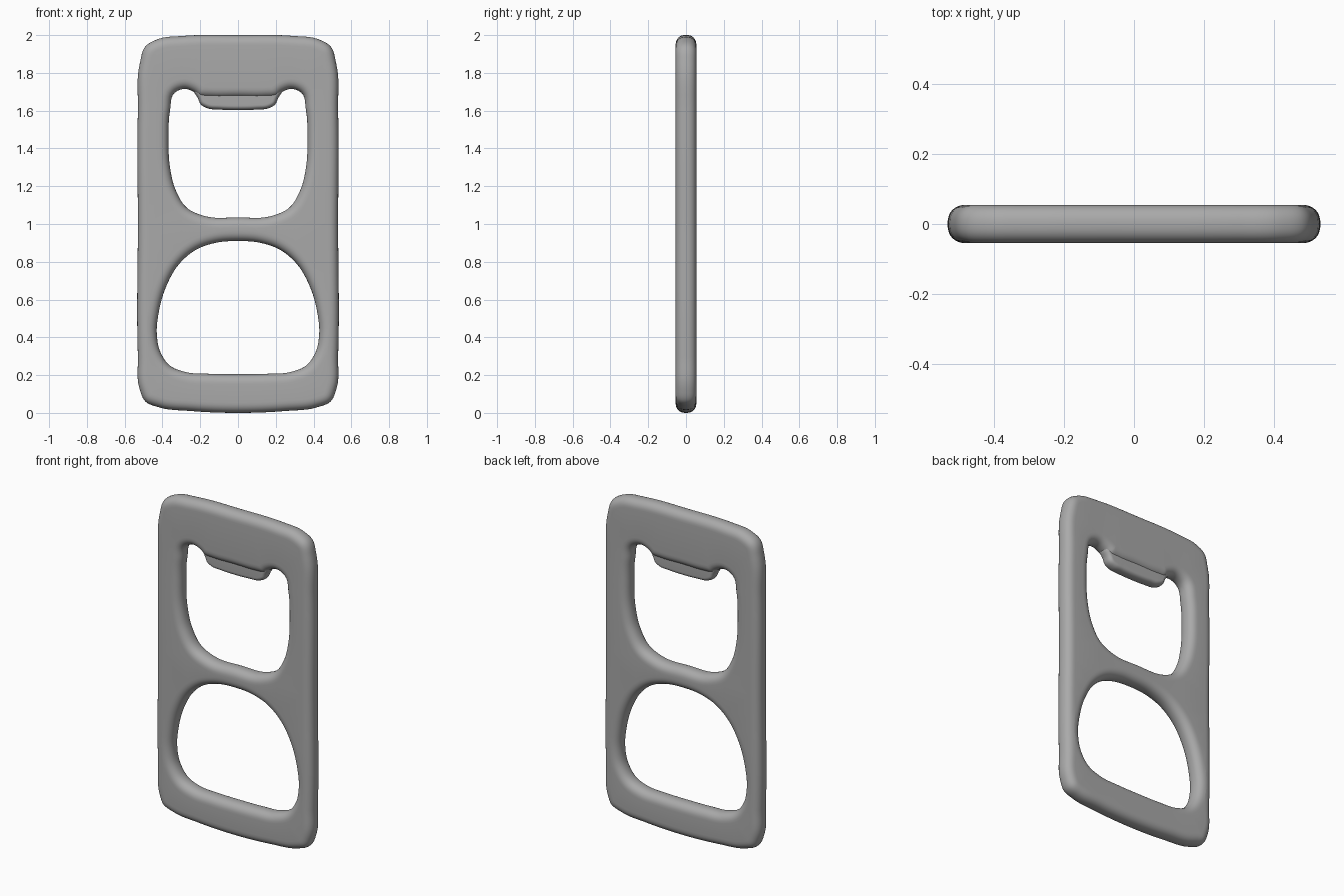
import bpy, bmesh, math
from mathutils import Vector
from mathutils.geometry import interpolate_bezier

cube = bpy.data.objects.get("Cube")
if cube:
    bpy.data.objects.remove(cube, do_unlink=True)

steel = bpy.data.materials.new("grey_metal")
steel.use_nodes = True
steel.diffuse_color = (0.4, 0.4, 0.4, 1)
steel.node_tree.nodes["Principled BSDF"].inputs["Base Color"].default_value = (0.4, 0.4, 0.4, 1)


def smooth_loop(half, steps=6):
    """Mirror a right-hand half outline and run a smooth closed curve through it."""
    pts = [Vector(p) for p in half]
    pts += [Vector((-p.x, p.y)) for p in pts[-2:0:-1]]
    n = len(pts)
    tangents = []
    for i in range(n):
        a, b = pts[i] - pts[i - 1], pts[(i + 1) % n] - pts[i]
        tangents.append((a / a.length_squared + b / b.length_squared).normalized())
    loop = []
    for i in range(n):
        j = (i + 1) % n
        reach = (pts[j] - pts[i]).length / 3
        curve = interpolate_bezier(pts[i], pts[i] + tangents[i] * reach,
                                   pts[j] - tangents[j] * reach, pts[j], steps + 1)
        loop += [Vector((p[0], p[1])) for p in curve[:-1]]
    return loop


def rounded_plate(name, outline, holes, half_thick, inset, power=2.3, rings=8):
    """Plate with soft edges around the outline and around every hole."""
    bm = bmesh.new()
    rims = []
    for index, half in enumerate([outline] + holes):
        loop = smooth_loop(half)
        n = len(loop)
        side = 1 if index == 0 else -1
        inward = []
        for i in range(n):
            t = (loop[(i + 1) % n] - loop[i - 1]).normalized()
            inward.append(Vector((t.y, -t.x)) * side)
        previous = None
        for k in range(-rings, rings + 1):
            angle = math.pi / 2 * k / rings
            shift = inset * (1 - max(math.cos(angle), 0) ** (2 / power))
            y = math.copysign(half_thick * abs(math.sin(angle)) ** (2 / power), k)
            ring = []
            for p, d in zip(loop, inward):
                q = p + d * shift
                ring.append(bm.verts.new((q.x, y, q.y)))
            if previous:
                for i in range(n):
                    j = (i + 1) % n
                    bm.faces.new((previous[i], previous[j], ring[j], ring[i]))
            if abs(k) == rings:
                rims.append((k > 0, ring))
            previous = ring
    # flat front and back faces between the rims
    for back in (False, True):
        edges = [bm.edges.get((r[i - 1], r[i])) for b, r in rims if b == back
                 for i in range(len(r))]
        bmesh.ops.triangle_fill(bm, use_beauty=True, use_dissolve=False,
                                edges=edges, normal=(0, 1, 0))
    bmesh.ops.recalc_face_normals(bm, faces=bm.faces)
    mesh = bpy.data.meshes.new(name)
    bm.to_mesh(mesh)
    bm.free()
    mesh.materials.append(steel)
    obj = bpy.data.objects.new(name, mesh)
    bpy.context.collection.objects.link(obj)
    bpy.ops.object.select_all(action='DESELECT')
    obj.select_set(True)
    bpy.context.view_layer.objects.active = obj
    bpy.ops.object.shade_smooth_by_angle(angle=math.radians(50))
    return obj


# Body outline and its two openings, right half from top to bottom
outline = [(0, 2), (0.3, 1.995), (0.42, 1.98), (0.49, 1.94), (0.52, 1.85), (0.53, 1.6),
           (0.53, 1), (0.53, 0.3), (0.522, 0.13), (0.49, 0.06), (0.42, 0.03), (0.25, 0.01), (0, 0)]
upper_opening = [(0, 1.67), (0.15, 1.67), (0.2, 1.675), (0.235, 1.7), (0.28, 1.715),
                 (0.335, 1.695), (0.36, 1.6), (0.368, 1.45), (0.36, 1.3), (0.33, 1.18),
                 (0.27, 1.085), (0.18, 1.043), (0, 1.035)]
lower_opening = [(0, 0.91), (0.12, 0.9), (0.22, 0.865), (0.31, 0.79), (0.38, 0.67),
                 (0.42, 0.53), (0.43, 0.42), (0.41, 0.32), (0.36, 0.25), (0.28, 0.217),
                 (0.15, 0.207), (0, 0.205)]
rounded_plate("opener_body", outline, [upper_opening, lower_opening], 0.055, 0.055)

# Thinner lip that hangs into the upper opening
lip = [(0, 1.76), (0.19, 1.755), (0.235, 1.715), (0.212, 1.665), (0.196, 1.632),
       (0.16, 1.612), (0.1, 1.606), (0, 1.603)]
rounded_plate("opener_lip", lip, [], 0.036, 0.025)
